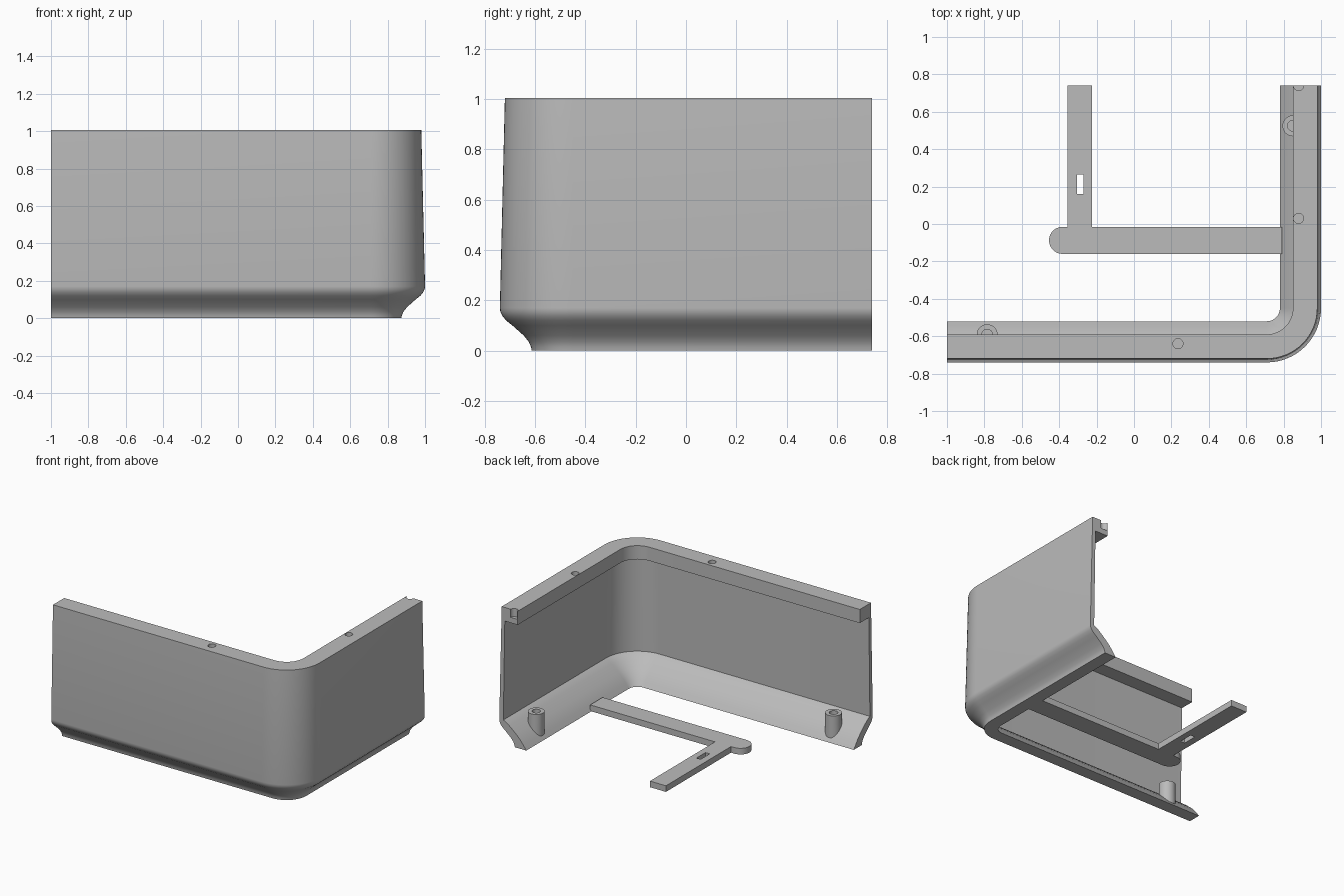
import bpy, bmesh, math
from mathutils import Vector

if "Cube" in bpy.data.objects:
    bpy.data.objects.remove(bpy.data.objects["Cube"], do_unlink=True)

GREY = (0.5, 0.5, 0.5, 1)
grey = bpy.data.materials.new("plain_grey")
grey.use_nodes = True
grey.diffuse_color = GREY
grey.node_tree.nodes["Principled BSDF"].inputs["Base Color"].default_value = GREY


def finish(bm, name):
    bmesh.ops.recalc_face_normals(bm, faces=bm.faces)
    mesh = bpy.data.meshes.new(name)
    bm.to_mesh(mesh)
    bm.free()
    ob = bpy.data.objects.new(name, mesh)
    bpy.context.collection.objects.link(ob)
    mesh.materials.append(grey)
    return ob


def activate(ob):
    bpy.ops.object.select_all(action='DESELECT')
    ob.select_set(True)
    bpy.context.view_layer.objects.active = ob


def smooth(ob):
    activate(ob)
    bpy.ops.object.shade_smooth_by_angle(angle=math.radians(30))


def cut(ob, cutter):
    """Subtract a cutter, then discard it."""
    mod = ob.modifiers.new("cut", 'BOOLEAN')
    mod.operation = 'DIFFERENCE'
    mod.solver = 'EXACT'
    mod.object = cutter
    activate(ob)
    bpy.ops.object.modifier_apply(modifier=mod.name)
    bpy.data.objects.remove(cutter, do_unlink=True)


def prism(name, outline, z0, z1):
    bm = bmesh.new()
    face = bm.faces.new([bm.verts.new((x, y, z0)) for x, y in outline])
    top = bmesh.ops.extrude_face_region(bm, geom=[face])
    verts = [g for g in top["geom"] if isinstance(g, bmesh.types.BMVert)]
    bmesh.ops.translate(bm, verts=verts, vec=(0, 0, z1 - z0))
    return finish(bm, name)


def arc(cx, cy, r, a0, a1, n):
    angles = [math.radians(a0 + (a1 - a0) * i / n) for i in range(n + 1)]
    return [(cx + r * math.cos(a), cy + r * math.sin(a)) for a in angles]


# Wall section: (distance inward from the outer face, height)
outer = [(.127, 0), (.124, .015), (.115, .035), (.095, .06), (.05, .10),
         (.025, .12), (.01, .138), (.002, .155), (0, .17), (.02, 1.005)]
inner = [(.15, 1.005), (.15, .905), (.045, .905), (.033, .175), (.055, .165),
         (.08, .147), (.11, .122), (.14, .096), (.17, .066), (.195, .035), (.22, 0)]
section = outer + inner

# Sweep the section along the front, round the corner and along the side
CX, CY, R = .71, -.45, .29
stations = [(-1, CY, -90)]
stations += [(CX, CY, -90 + 90 * i / 16) for i in range(17)]
stations += [(CX, .74, 0)]
bm = bmesh.new()
rings = []
for x, y, deg in stations:
    out = Vector((math.cos(math.radians(deg)), math.sin(math.radians(deg)), 0))
    rings.append([bm.verts.new(Vector((x, y, z)) + out * (R - d)) for d, z in section])
n = len(section)
for a, b in zip(rings, rings[1:]):
    for i in range(n):
        j = (i + 1) % n
        bm.faces.new((a[i], a[j], b[j], b[i]))
bm.faces.new(rings[0])
bm.faces.new(rings[-1])
wall = finish(bm, "corner_wall")

# Pin holes in the rim, the last one open at the end of the wall
for x, y in ((.235, -.64), (.88, .03), (.88, .74)):
    cut(wall, prism("pin_hole", arc(x, y, .027, 0, 345, 23), .945, 1.1))
smooth(wall)

# Thin arms: a long arm with a rounded tip and a branch to the back
outline = [(.79, -.16)] + arc(-.382, -.0875, .0725, 270, 90, 14)
outline += [(-.355, -.015), (-.355, .74), (-.225, .74), (-.225, -.015), (.79, -.015)]
arm = prism("support_arm", outline, 0, .045)
slot = [(-.305, .16), (-.27, .16), (-.27, .265), (-.305, .265)]
cut(arm, prism("arm_slot", slot, -.1, .2))
smooth(arm)


# Screw posts with blind holes, their feet following the sloping flange
def post(name, x, y, inward):
    bm = bmesh.new()
    bmesh.ops.create_cone(bm, cap_ends=True, segments=28, radius1=.056, radius2=.056, depth=1)
    cap = max(bm.faces, key=lambda f: f.calc_center_median().z)
    bmesh.ops.inset_region(bm, faces=[cap], thickness=.027)
    pit = bmesh.ops.extrude_face_region(bm, geom=[cap])
    floor = [g for g in pit["geom"] if isinstance(g, bmesh.types.BMVert)]
    bmesh.ops.delete(bm, geom=[cap], context='FACES_ONLY') if cap.is_valid else None
    for v in bm.verts:
        if v in floor:
            v.co.z = .11
        elif v.co.z > 0:
            v.co.z = .19
        else:
            v.co.z = .06 - .6 * v.co.dot(Vector(inward))
    bmesh.ops.translate(bm, verts=bm.verts, vec=(x, y, 0))
    smooth(finish(bm, name))


post("front_screw_post", -.785, -.592, (0, 1, 0))
post("side_screw_post", .85, .525, (-1, 0, 0))
